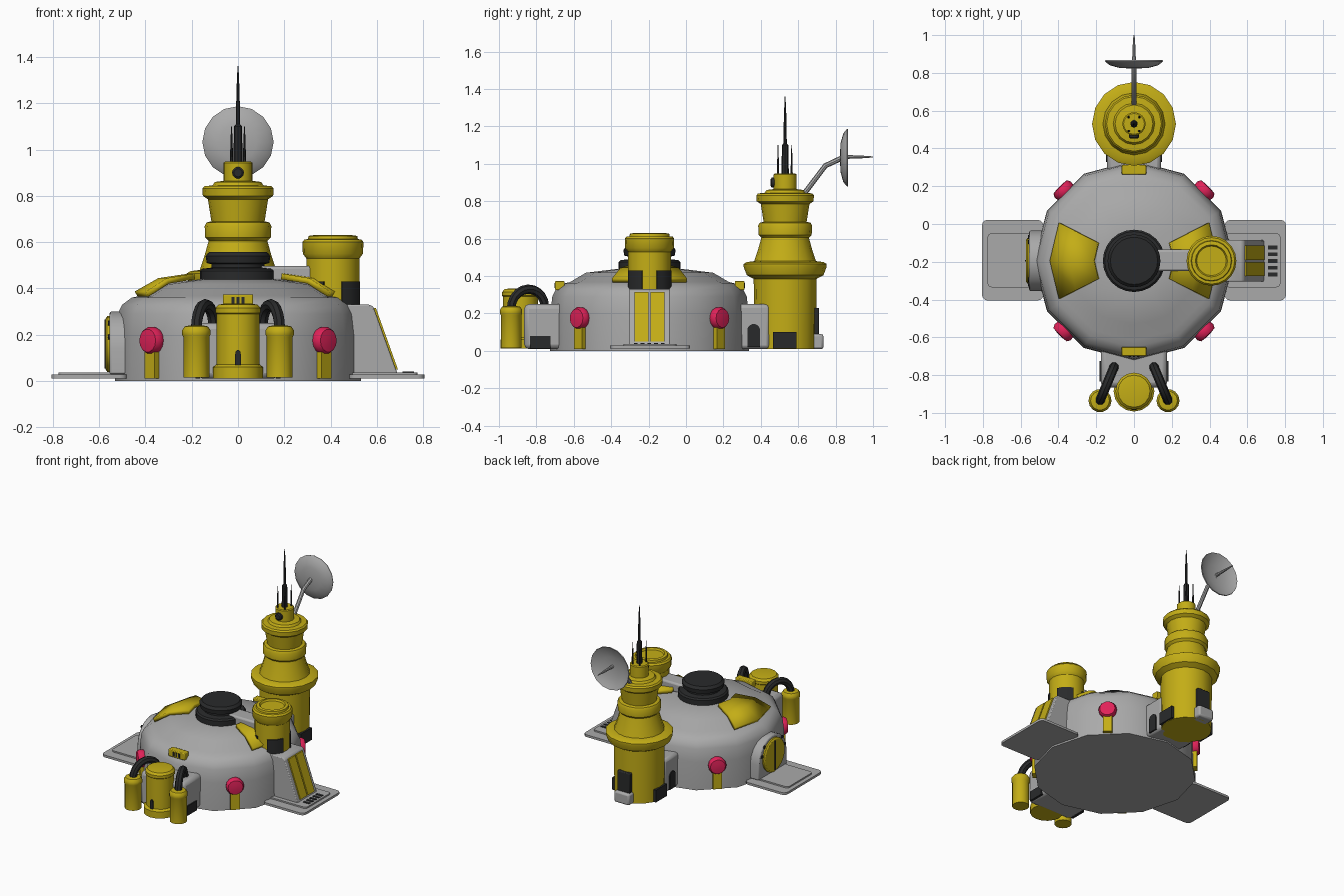
import bpy, bmesh, math
from mathutils import Vector

if "Cube" in bpy.data.objects:
    bpy.data.objects.remove(bpy.data.objects["Cube"])


def material(name, rgb):
    m = bpy.data.materials.new(name)
    m.diffuse_color = (*rgb, 1)
    m.use_nodes = True
    m.node_tree.nodes["Principled BSDF"].inputs["Base Color"].default_value = m.diffuse_color
    return m


GREY = material("light grey", (0.40, 0.40, 0.40))
YELLOW = material("mustard yellow", (0.55, 0.42, 0.008))
BLACK = material("charcoal", (0.022, 0.023, 0.024))
PINK = material("lamp pink", (0.75, 0.016, 0.10))
CY = -0.195   # dome centre
TY = 0.53     # tower centre


def finish(ob, mat, bevel=0.0):
    if mat:
        ob.data.materials.append(mat)
    bpy.ops.object.select_all(action='DESELECT')
    ob.select_set(True)
    bpy.context.view_layer.objects.active = ob
    bpy.ops.object.shade_smooth_by_angle(angle=math.radians(35))
    if bevel:
        b = ob.modifiers.new("bevel", 'BEVEL')
        b.width, b.segments = bevel, 2
    return ob


def build(name, verts, faces, mat, bevel=0.0):
    me = bpy.data.meshes.new(name)
    me.from_pydata([tuple(v) for v in verts], [], faces)
    bm = bmesh.new()
    bm.from_mesh(me)
    bmesh.ops.recalc_face_normals(bm, faces=bm.faces)
    bm.to_mesh(me)
    bm.free()
    ob = bpy.data.objects.new(name, me)
    bpy.context.collection.objects.link(ob)
    return finish(ob, mat, bevel)


def lathe(name, prof, at, mat, n=16, axis=(0, 0, 1)):
    """Spin (radius, height) points about an axis through 'at'."""
    q = Vector(axis).to_track_quat('Z', 'Y')
    verts = [Vector(at) + q @ Vector((r * math.cos(2 * math.pi * i / n),
                                      r * math.sin(2 * math.pi * i / n), h))
             for r, h in prof for i in range(n)]
    faces = [(k * n + i, k * n + (i + 1) % n, (k + 1) * n + (i + 1) % n, (k + 1) * n + i)
             for k in range(len(prof) - 1) for i in range(n)]
    faces += [tuple(range(n)), tuple((len(prof) - 1) * n + i for i in range(n))]
    return build(name, verts, faces, mat)


def prism(name, pts, a, b, axis, mat, bevel=0.0):
    """Extrude a 2D outline from a to b along x, y or z."""
    put = {'x': lambda u, v, t: (t, u, v), 'y': lambda u, v, t: (u, t, v),
           'z': lambda u, v, t: (u, v, t)}[axis]
    n = len(pts)
    verts = [put(u, v, t) for t in (a, b) for u, v in pts]
    faces = [(i, (i + 1) % n, n + (i + 1) % n, n + i) for i in range(n)]
    faces += [tuple(range(n)), tuple(range(n, 2 * n))]
    return build(name, verts, faces, mat, bevel)


def box(name, x, y, z, mat, bevel=0.0):
    return prism(name, [(x[0], y[0]), (x[1], y[0]), (x[1], y[1]), (x[0], y[1])],
                 z[0], z[1], 'z', mat, bevel)


def tube(name, pts, radius, mat):
    cu = bpy.data.curves.new(name, 'CURVE')
    cu.dimensions, cu.bevel_depth, cu.bevel_resolution = '3D', radius, 2
    cu.use_fill_caps = True
    sp = cu.splines.new('POLY')
    sp.points.add(len(pts) - 1)
    for p, c in zip(sp.points, pts):
        p.co = (*c, 1)
    cu.materials.append(mat)
    ob = bpy.data.objects.new(name, cu)
    bpy.context.collection.objects.link(ob)
    bpy.ops.object.select_all(action='DESELECT')
    ob.select_set(True)
    bpy.context.view_layer.objects.active = ob
    bpy.ops.object.convert(target='MESH')
    return finish(bpy.context.object, None)


def round_rect(x0, x1, y0, y1, r):
    return [(cx + r * math.cos(math.radians(s + d)), cy + r * math.sin(math.radians(s + d)))
            for cx, cy, s in ((x1 - r, y1 - r, 0), (x0 + r, y1 - r, 90),
                              (x0 + r, y0 + r, 180), (x1 - r, y0 + r, 270))
            for d in (0, 30, 60, 90)]


def arch(cy, w, z0, zs):
    """Doorway outline: half width w, straight up to zs, round above."""
    return [(cy + w, z0)] + [(cy + w * math.cos(math.pi * i / 10), zs + w * math.sin(math.pi * i / 10))
                             for i in range(11)] + [(cy - w, z0)]


# main dome
lathe("dome", [(0.532, 0), (0.53, 0.2), (0.52, 0.29), (0.50, 0.33), (0.46, 0.36),
               (0.425, 0.368), (0.34, 0.418), (0.16, 0.44)], (0, CY, 0), GREY, 12)

# yellow roof panels
for side, s in (("left", -1), ("right", 1)):
    ring = [(0.21, 0.452), (0.34, 0.433), (0.44, 0.376)]
    ang = [math.radians(a) for a in (-27, 0, 27)]
    v = [(s * r * math.cos(a), CY + r * math.sin(a), z) for r, z in ring for a in ang]
    f = [(k * 3 + i, k * 3 + i + 1, k * 3 + i + 4, k * 3 + i + 3) for k in (0, 1) for i in (0, 1)]
    panel = build("roof_panel_" + side, v, f, YELLOW)
    sol = panel.modifiers.new("thickness", 'SOLIDIFY')
    sol.thickness, sol.offset = 0.025, 0

# roof hub, arm and turret
lathe("roof_hub", [(0.165, 0.42), (0.165, 0.475), (0.155, 0.485), (0.115, 0.49), (0.115, 0.505),
                   (0.135, 0.51), (0.14, 0.54), (0.125, 0.558)], (0, CY, 0), BLACK, 24)
box("roof_arm", (0.08, 0.34), (CY - 0.055, CY + 0.06), (0.43, 0.497), GREY, 0.012)
lathe("turret", [(0.115, 0.28), (0.115, 0.53), (0.13, 0.55), (0.132, 0.60), (0.123, 0.612), (0.108, 0.613),
                 (0.105, 0.627), (0.085, 0.63), (0.078, 0.618)], (0.41, CY, 0), YELLOW, 20)
for i in range(4):
    a0 = math.radians(45 + 90 * i)
    arc = [math.radians(d) + a0 for d in (-26, -9, 9, 26)]
    pts = [(0.41 + r * math.cos(a), CY + r * math.sin(a))
           for r, seq in ((0.123, arc), (0.10, arc[::-1])) for a in seq]
    prism("turret_plate_%d" % i, pts, 0.33, 0.43, 'z', BLACK)

# side platforms
for side, s in (("left", -1), ("right", 1)):
    x0, x1 = sorted((s * 0.48, s * 0.805))
    prism("platform_" + side, round_rect(x0, x1, -0.405, 0.022, 0.03), 0.012, 0.028, 'z', GREY)
    x0, x1 = sorted((s * 0.48, s * 0.775))
    prism("platform_top_" + side, round_rect(x0, x1, -0.335, -0.05, 0.02), 0.026, 0.038, 'z', GREY)

# sloped entry on the right
prism("entry_ramp", [(0.46, 0.03), (0.69, 0.03), (0.675, 0.07), (0.585, 0.32), (0.57, 0.33), (0.46, 0.33)],
      -0.305, -0.085, 'y', GREY, 0.006)
for i, (y0, y1) in enumerate(((-0.275, -0.2), (-0.19, -0.115))):
    prism("entry_panel_%d" % i, [(0.66, 0.05), (0.691, 0.05), (0.596, 0.315), (0.56, 0.315)],
          y0, y1, 'y', YELLOW)
for i in range(5):
    y = -0.268 + 0.036 * i
    box("grille_bar_%d" % i, (0.71, 0.76), (y - 0.01, y + 0.01), (0.036, 0.042), BLACK)

# round door on the left
prism("door_frame", arch(CY, 0.16, 0.03, 0.14), -0.555, -0.45, 'x', GREY, 0.008)
lathe("round_door", [(0.12, 0), (0.12, 0.015), (0.11, 0.022)], (-0.55, CY, 0.16), YELLOW, 20, (-1, 0, 0))
box("door_seam", (-0.576, -0.57), (CY - 0.004, CY + 0.004), (0.055, 0.265), BLACK)
for dy in (-0.125, 0.125):
    for z in (0.2, 0.26):
        y = CY + dy * (1 if z < 0.25 else 0.8)
        lathe("frame_bolt", [(0.011, 0), (0.011, 0.006)], (-0.555, y, z - 0.01), BLACK, 8, (-1, 0, 0))

# pink lamps on yellow posts
for i in range(4):
    a = math.radians(45 + 90 * i)
    d = Vector((math.cos(a), math.sin(a), 0))
    c = Vector((0, CY, 0))
    lathe("lamp_%d" % i, [(0.045, -0.04), (0.058, 0), (0.06, 0.02), (0.05, 0.038), (0.02, 0.042)],
          c + d * 0.515 + Vector((0, 0, 0.175)), PINK, 14, d)
    t = Vector((-d.y, d.x, 0)) * 0.03
    q = [c + d * 0.48 - t, c + d * 0.54 - t, c + d * 0.54 + t, c + d * 0.48 + t]
    prism("lamp_post_%d" % i, [(p.x, p.y) for p in q], 0.01, 0.125, 'z', YELLOW)

# vent boxes on the dome rim
for end, y in (("front", -0.675), ("back", 0.287)):
    box("vent_" + end, (-0.065, 0.065), (y - 0.025, y + 0.025), (0.325, 0.375), YELLOW, 0.005)
    s = -1 if end == "front" else 1
    for k in (-1, 0, 1):
        y0, y1 = sorted((y + s * 0.02, y + s * 0.029))
        box("vent_slot", (k * 0.022 - 0.006, k * 0.022 + 0.006), (y0, y1), (0.336, 0.364), BLACK)

# front tank group
box("tank_housing", (-0.175, 0.175), (-0.865, -0.62), (0.01, 0.25), GREY, 0.025)
lathe("centre_tank", [(0.108, 0.012), (0.108, 0.06), (0.093, 0.072), (0.093, 0.29), (0.098, 0.295), (0.098, 0.315),
                      (0.085, 0.33), (0.06, 0.334)], (0, -0.885, 0), YELLOW)
prism("tank_slot", [(u * 0.6, v) for u, v in arch(0, 0.02, 0.07, 0.115)], -0.985, -0.97, 'y', BLACK)
for side, s in (("left", -1), ("right", 1)):
    lathe("side_tank_" + side, [(0.056, 0.015), (0.056, 0.19), (0.061, 0.2), (0.061, 0.22), (0.05, 0.236),
                                (0.03, 0.24)], (s * 0.18, -0.935, 0), YELLOW, 14)
    path = []
    for i in range(11):
        u = i / 10
        w = (1 - math.cos(math.pi * u)) / 2
        path.append((s * (0.18 - 0.075 * w), -0.935 + 0.18 * w, 0.225 + 0.1 * math.sin(math.pi * u) + 0.01 * u))
    tube("pipe_" + side, path, 0.025, BLACK)
    x0, x1 = sorted((s * 0.165, s * 0.183))
    box("housing_panel_" + side, (x0, x1), (-0.835, -0.725), (0.012, 0.08), BLACK)

# rear tower
lathe("tower", [(0.165, 0.01), (0.168, 0.385), (0.205, 0.405), (0.222, 0.45), (0.222, 0.465), (0.205, 0.475),
                (0.165, 0.48), (0.145, 0.54), (0.127, 0.605), (0.142, 0.62), (0.144, 0.67), (0.136, 0.685),
                (0.115, 0.69), (0.13, 0.785), (0.152, 0.80), (0.154, 0.832), (0.145, 0.842), (0.11, 0.845),
                (0.10, 0.86), (0.062, 0.865), (0.062, 0.943), (0.055, 0.948)], (0, TY, 0), YELLOW)
lathe("tower_lens", [(0.026, 0), (0.026, 0.02), (0.018, 0.026)], (0, TY - 0.052, 0.9), BLACK, 12, (0, -1, 0))
box("tower_link", (-0.142, 0.142), (0.26, 0.45), (0.01, 0.25), GREY, 0.02)
for side, s in (("left", -1), ("right", 1)):
    x0, x1 = sorted((s * 0.135, s * 0.148))
    prism("link_door_" + side, arch(0.362, 0.034, 0.02, 0.11), x0, x1, 'x', BLACK)
    x0, x1 = sorted((s * 0.14, s * 0.174))
    box("tower_side_panel_" + side, (x0, x1), (0.465, 0.59), (0.012, 0.1), BLACK)
box("tower_step", (-0.06, 0.06), (0.65, 0.735), (0.01, 0.09), GREY, 0.012)
box("tower_back_panel", (-0.05, 0.05), (0.66, 0.712), (0.085, 0.23), BLACK, 0.006)

# antennas
lathe("main_antenna", [(0.02, 0.94), (0.017, 1.1), (0.009, 1.11), (0.007, 1.25), (0.002, 1.36)],
      (0, TY, 0), BLACK, 8)
for i, (x, y) in enumerate(((-0.028, 0.035), (0.028, 0.035), (-0.028, -0.038), (0.028, -0.038))):
    lathe("small_antenna_%d" % i, [(0.007, 0.94), (0.005, 1.02), (0.002, 1.1)], (x, TY + y, 0), BLACK, 6)

# dish on its arm
tube("dish_arm", [(0, 0.635, 0.845), (0, 0.745, 0.99), (0, 0.83, 1.03)], 0.014, GREY)
lathe("dish", [(0.02, 0), (0.08, 0.004), (0.13, 0.018), (0.154, 0.038), (0.152, 0.044), (0.125, 0.03),
               (0.075, 0.016), (0.015, 0.012)], (0, 0.823, 1.033), GREY, 16, (0, 1, 0))
lathe("dish_feed", [(0.011, 0), (0.008, 0.1), (0.003, 0.17)], (0, 0.83, 1.037), GREY, 8, (0, 1, 0))
